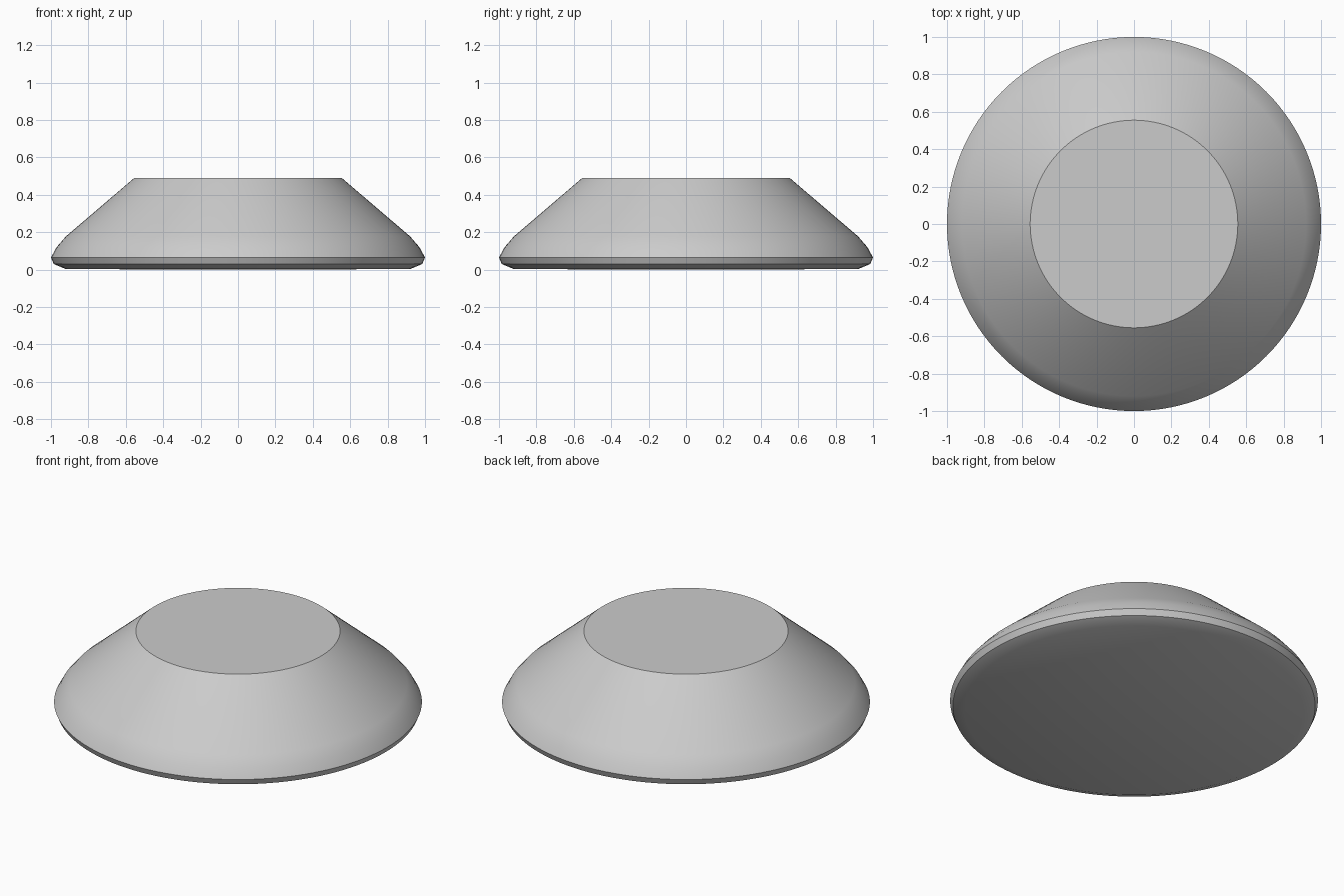
import bpy, bmesh, math

if "Cube" in bpy.data.objects:
    bpy.data.objects.remove(bpy.data.objects["Cube"])

# Half profile (radius, height): base rim, rounded edge, sloped side, top rim
PROFILE = [(0.92, 0.003), (0.985, 0.03), (1.0, 0.065),
           (0.97, 0.12), (0.92, 0.178), (0.555, 0.49)]
SIDES = 128

bm = bmesh.new()
rings = [[bm.verts.new((r * math.cos(2 * math.pi * i / SIDES),
                        r * math.sin(2 * math.pi * i / SIDES), z))
          for i in range(SIDES)] for r, z in PROFILE]

# Lathed side wall
for low, high in zip(rings, rings[1:]):
    for i in range(SIDES):
        j = (i + 1) % SIDES
        bm.faces.new((low[i], low[j], high[j], high[i]))

# Flat top, and very shallow base
bm.faces.new(rings[-1])
centre = bm.verts.new((0, 0, 0))
for i in range(SIDES):
    bm.faces.new((centre, rings[0][(i + 1) % SIDES], rings[0][i]))
bmesh.ops.recalc_face_normals(bm, faces=bm.faces[:])

mesh = bpy.data.meshes.new("tapered_base")
bm.to_mesh(mesh)
bm.free()
base = bpy.data.objects.new("tapered_base", mesh)
bpy.context.collection.objects.link(base)

# Smooth around, crisp at the rims
bpy.context.view_layer.objects.active = base
base.select_set(True)
bpy.ops.object.shade_smooth_by_angle(angle=math.radians(30))
